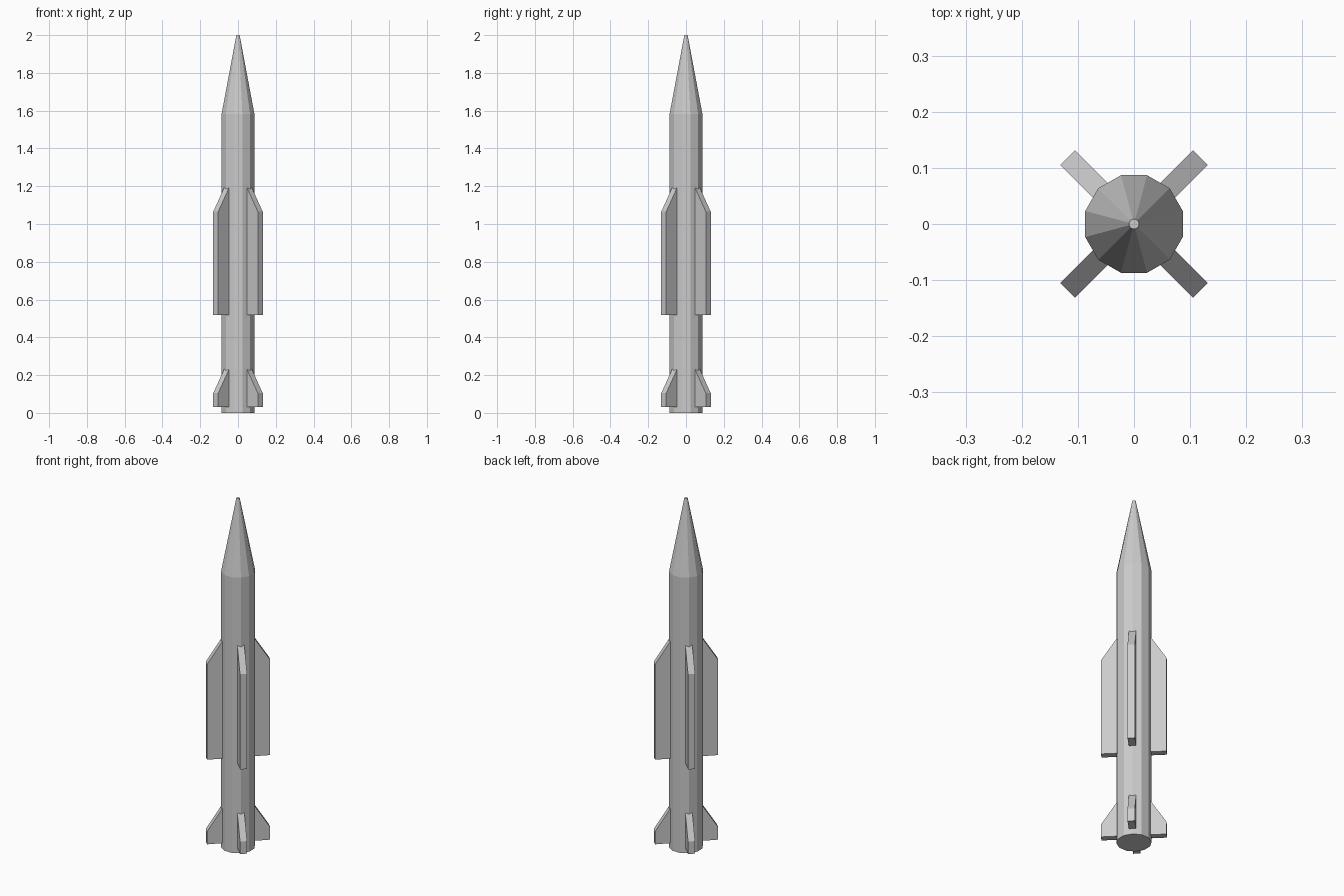
import bpy, bmesh
from math import radians, cos, sin, pi
from mathutils import Matrix

if "Cube" in bpy.data.objects:
    bpy.data.objects.remove(bpy.data.objects["Cube"])

SIDES = 12


def make_object(name, bm):
    bmesh.ops.recalc_face_normals(bm, faces=bm.faces[:])
    mesh = bpy.data.meshes.new(name)
    bm.to_mesh(mesh)
    bm.free()
    obj = bpy.data.objects.new(name, mesh)
    bpy.context.collection.objects.link(obj)
    return obj


def lathe(name, profile):
    """Closed faceted body from (radius, z) rings."""
    bm = bmesh.new()
    rings = []
    for r, z in profile:
        angles = [2 * pi * (i + 0.5) / SIDES for i in range(SIDES)]
        rings.append([bm.verts.new((r * cos(a), r * sin(a), z)) for a in angles])
    for lo, hi in zip(rings, rings[1:]):
        for i in range(SIDES):
            j = (i + 1) % SIDES
            bm.faces.new((lo[i], lo[j], hi[j], hi[i]))
    bm.faces.new(rings[0][::-1])
    bm.faces.new(rings[-1])
    return make_object(name, bm)


def fin(name, angle, bottom, shoulder, top):
    """Swept plate: (radial, z) outline given thickness, turned about z."""
    root, join, tip, thick = 0.07, 0.088, 0.167, 0.037
    slope = (top - shoulder) / (tip - join)
    outline = [(root, bottom), (tip, bottom), (tip, shoulder),
               (root, shoulder + slope * (tip - root))]
    bm = bmesh.new()
    face = bm.faces.new([bm.verts.new((r, -thick / 2, z)) for r, z in outline])
    ext = bmesh.ops.extrude_face_region(bm, geom=[face], use_keep_orig=True)
    moved = [g for g in ext["geom"] if isinstance(g, bmesh.types.BMVert)]
    bmesh.ops.translate(bm, verts=moved, vec=(0, thick, 0))
    bm.transform(Matrix.Rotation(angle, 4, 'Z'))
    return make_object(name, bm)


# Fuselage with tapered nose and small blunt tip
lathe("fuselage", [(0.09, 0.0), (0.09, 1.583), (0.009, 2.0)])

# Four long mid-body wings and four short tail fins on the diagonals
for i in range(4):
    a = radians(45 + 90 * i)
    fin(f"mid_wing_{i + 1}", a, 0.518, 1.065, 1.188)
    fin(f"tail_fin_{i + 1}", a, 0.032, 0.104, 0.227)
